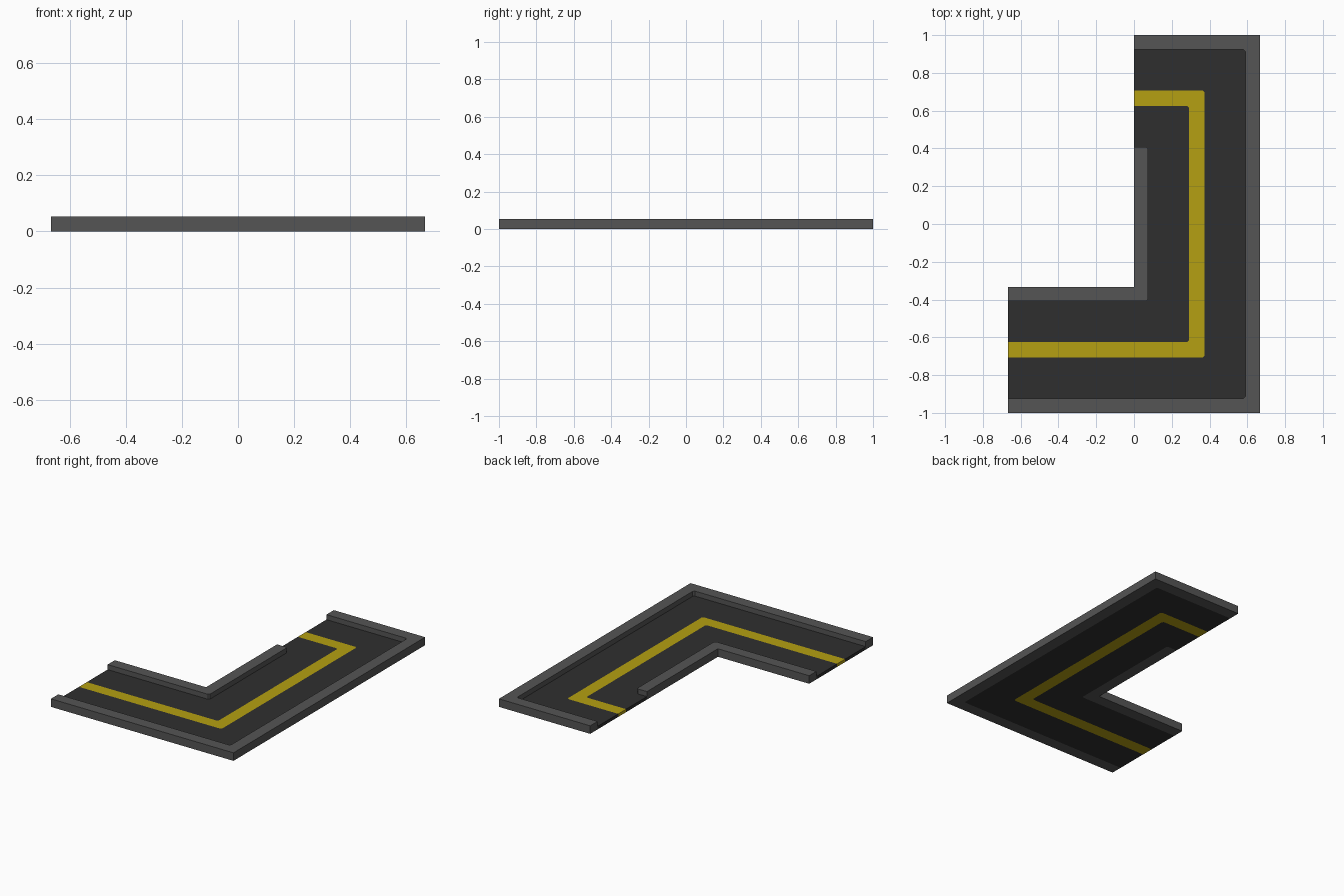
import bpy
import bmesh

if "Cube" in bpy.data.objects:
    bpy.data.objects.remove(bpy.data.objects["Cube"])

KERB_H, ROAD_H = 0.053, 0.02
HALF_W = 0.667


def material(name, rgb):
    m = bpy.data.materials.new(name)
    m.use_nodes = True
    m.diffuse_color = (*rgb, 1)
    bsdf = m.node_tree.nodes["Principled BSDF"]
    bsdf.inputs["Base Color"].default_value = (*rgb, 1)
    bsdf.inputs["Roughness"].default_value = 0.8
    return m


kerb_grey = material("kerb grey", (0.09, 0.09, 0.09))
asphalt = material("asphalt", (0.028, 0.028, 0.028))
line_yellow = material("line yellow", (0.46, 0.35, 0.006))


def ring(offset, cut):
    """U-turn path set in from the outer edge, with clipped corners."""
    x, y = HALF_W - offset, 1 - offset
    return [(-HALF_W, -y), (x - cut, -y), (x, -y + cut),
            (x, y - cut), (x - cut, y), (0, y)]


def bands(name, rings, height, mats, indices):
    """Flat strips between neighbouring rings, extruded up to a solid slab."""
    bm = bmesh.new()
    rows = [[bm.verts.new((x, y, 0)) for x, y in ring(*r)] for r in rings]
    for a, b, index in zip(rows, rows[1:], indices):
        for i in range(len(a) - 1):
            f = bm.faces.new((a[i], a[i + 1], b[i + 1], b[i]))
            f.material_index = index
    bmesh.ops.remove_doubles(bm, verts=bm.verts[:], dist=0.0005)
    base = bm.faces[:]
    ext = bmesh.ops.extrude_face_region(bm, geom=base, use_keep_orig=True)["geom"]
    top = [g for g in ext if isinstance(g, bmesh.types.BMFace)]
    bmesh.ops.translate(bm, vec=(0, 0, height),
                        verts=[g for g in ext if isinstance(g, bmesh.types.BMVert)])
    # end walls take the colour of the strip they close
    flat = set(base) | set(top)
    for f in bm.faces:
        if f not in flat:
            for e in f.edges:
                for n in e.link_faces:
                    if n in flat:
                        f.material_index = n.material_index
    bmesh.ops.recalc_face_normals(bm, faces=bm.faces[:])
    me = bpy.data.meshes.new(name)
    bm.to_mesh(me)
    bm.free()
    for m in mats:
        me.materials.append(m)
    ob = bpy.data.objects.new(name, me)
    bpy.context.collection.objects.link(ob)
    return ob


CUT = 0.01
# Raised kerbs along the outside and the inside of the bend
bands("outer_kerb", [(0, 0), (0.077, CUT)], KERB_H, [kerb_grey], [0])
bands("inner_kerb", [(0.592, CUT), (0.667, 0)], KERB_H, [kerb_grey], [0])
# Sunken road surface with the centre line running through it
bands("road", [(0.077, CUT), (0.293, CUT), (0.375, CUT), (0.592, CUT)],
      ROAD_H, [asphalt, line_yellow], [0, 1, 0])
